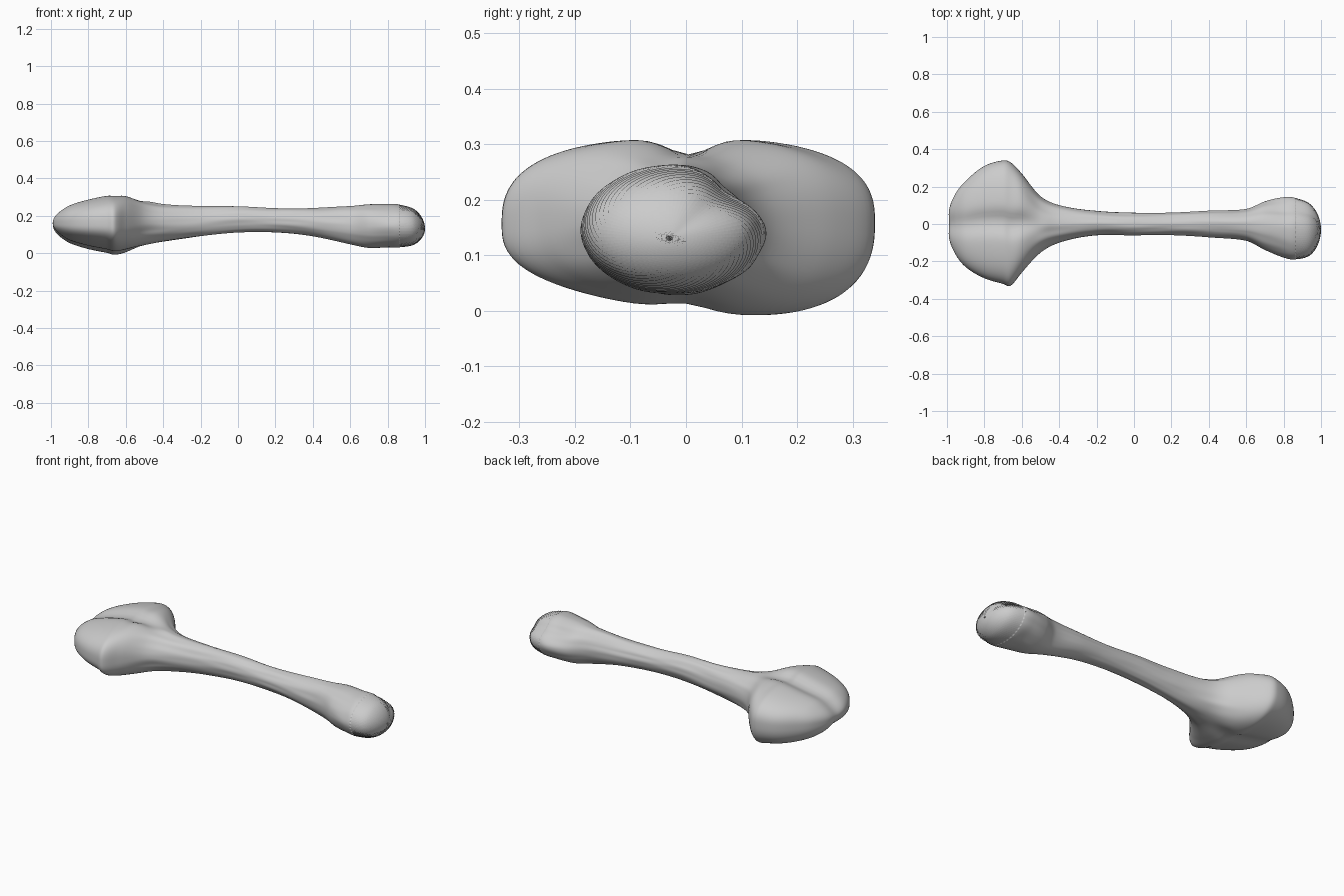
import bpy
import bmesh
from math import sin, cos, asin, pi, exp, tau
from mathutils import Vector, noise

default_cube = bpy.data.objects.get("Cube")
if default_cube:
    bpy.data.objects.remove(default_cube, do_unlink=True)

# Outline stations in hundredths: x, y low, y high, z low, z high
STATIONS = [
    (-100, 0, 0, 16, 16), (-95, -17, 17, 9, 23), (-90, -23, 23, 6, 26),
    (-80, -29, 31, 3, 29), (-70, -32, 34, 1, 31), (-66, -33, 33, 0, 31),
    (-60, -26, 27, 1, 31), (-50, -15, 15, 4, 28), (-40, -10, 10, 6, 26),
    (-20, -6, 7, 9, 25), (0, -6, 6, 11, 25), (20, -6, 6, 11, 24),
    (40, -7, 7, 9, 24), (60, -9, 8, 5, 25), (70, -14, 12, 3, 26),
    (80, -18, 14, 3, 26), (86, -19, 14, 3, 26), (95, -16, 10, 5, 23),
    (100, -3, -3, 13, 13)]
KNOTS = [(asin(s[0] / 100), [v / 100 for v in s[1:]]) for s in STATIONS]
CAP_START = asin(0.86)


def smooth(low, high, value):
    t = min(max((value - low) / (high - low), 0), 1)
    return t * t * (3 - 2 * t)


def slope(i, k):
    a, b = max(i - 1, 0), min(i + 1, len(KNOTS) - 1)
    return (KNOTS[b][1][k] - KNOTS[a][1][k]) / (KNOTS[b][0] - KNOTS[a][0])


def outline(u):
    """Hermite interpolation of the section limits."""
    i = max(j for j in range(len(KNOTS) - 1) if KNOTS[j][0] <= u or j == 0)
    (u0, p), (u1, q) = KNOTS[i], KNOTS[i + 1]
    d = u1 - u0
    t = min(max((u - u0) / d, 0), 1)
    blend = t * t * (3 - 2 * t)
    return [p[k] + (q[k] - p[k]) * blend
            + d * t * (1 - t) * ((1 - t) * slope(i, k) - t * slope(i + 1, k))
            for k in range(4)]


def power(value, exponent):
    return (1 if value > 0 else -1) * abs(value) ** exponent


def surface_point(u, a):
    x = sin(u)
    y0, y1, z0, z1 = outline(u)
    half_y, half_z = (y1 - y0) / 2, (z1 - z0) / 2
    head = smooth(-0.45, -0.62, x)
    tail = smooth(0.6, 0.8, x)
    c, s = cos(a), sin(a)
    round_off = 1 - 0.24 * head

    # Flattened shoulder on the small end
    shrink = 1 - 0.17 * tail * exp(-((a - 0.75) / 0.4) ** 2)
    y = half_y * power(c, round_off) * shrink
    z = half_z * power(s, round_off) * shrink

    # Two lobes with a groove between them, and a lower back lobe
    groove = head * exp(-(y / 0.055) ** 2)
    z *= 1 - groove * (0.2 if s > 0 else 0.08)
    if s < 0:
        z += 0.11 * head * y * s
    x += 0.012 * groove * smooth(-0.9, -1, x)

    # Long uneven ridges on the shaft
    ridge = noise.noise(Vector((x * 4, c * 2.5, s * 2.5)))
    ridge *= 0.05 * (1 - head) * (1 - smooth(0.8, 0.9, x))
    return Vector((x, (y0 + y1) / 2 + y * (1 + ridge),
                   (z0 + z1) / 2 + z * (1 + ridge)))


def loft(name, u_start, u_end, rings, sides, bump, material):
    """Skin rings of points from u_start to u_end; poles are collapsed."""
    bm = bmesh.new()
    grid = []
    middle = Vector((0.8, -0.03, 0.14))
    for i in range(rings + 1):
        u = u_start + (u_end - u_start) * i / rings
        ring = []
        for j in range(sides):
            p = surface_point(u, -pi + tau * j / sides)
            if bump and 0 < i < rings and (i + j) % 2:
                p -= (p - middle).normalized() * bump
            ring.append(bm.verts.new(p))
        grid.append(ring)
    for lower, upper in zip(grid, grid[1:]):
        for j in range(sides):
            k = (j + 1) % sides
            bm.faces.new((lower[j], lower[k], upper[k], upper[j]))
    bmesh.ops.remove_doubles(bm, verts=bm.verts, dist=0.0002)
    bmesh.ops.recalc_face_normals(bm, faces=bm.faces)
    for face in bm.faces:
        face.smooth = not bump
    mesh = bpy.data.meshes.new(name)
    bm.to_mesh(mesh)
    bm.free()
    mesh.materials.append(material)
    obj = bpy.data.objects.new(name, mesh)
    bpy.context.collection.objects.link(obj)
    return obj


bone_grey = bpy.data.materials.new("bone_grey")
bone_grey.use_nodes = True
colour = (0.6, 0.6, 0.6, 1)
bone_grey.diffuse_color = colour
bone_grey.node_tree.nodes["Principled BSDF"].inputs["Base Color"].default_value = colour

# Smooth shaft with the two-lobed head, and the rough pitted end
loft("bone_shaft_and_head", -pi / 2, CAP_START, 200, 128, 0, bone_grey)
loft("rough_end_cap", CAP_START, pi / 2, 36, 80, 0.004, bone_grey)
